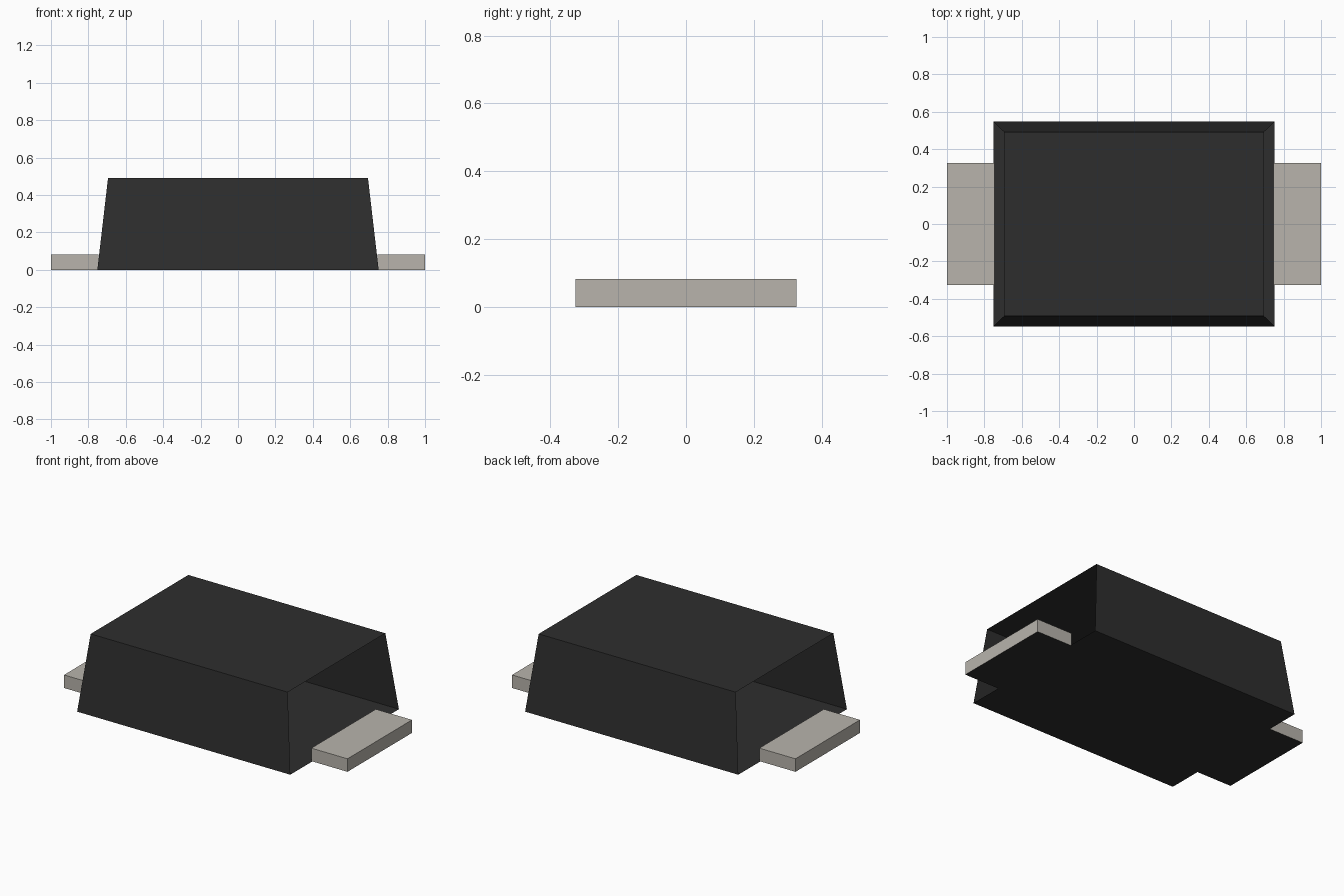
import bpy
import bmesh

cube = bpy.data.objects.get("Cube")
if cube:
    bpy.data.objects.remove(cube, do_unlink=True)


def make_material(name, colour):
    mat = bpy.data.materials.new(name)
    mat.use_nodes = True
    mat.diffuse_color = (*colour, 1)
    bsdf = next(n for n in mat.node_tree.nodes if n.type == 'BSDF_PRINCIPLED')
    bsdf.inputs["Base Color"].default_value = (*colour, 1)
    bsdf.inputs["Roughness"].default_value = 0.6
    return mat


black = make_material("black_plastic", (0.027, 0.027, 0.027))
metal = make_material("tinned_metal", (0.479, 0.456, 0.413))


def make_object(name, bm, materials):
    mesh = bpy.data.meshes.new(name)
    bm.to_mesh(mesh)
    bm.free()
    for mat in materials:
        mesh.materials.append(mat)
    obj = bpy.data.objects.new(name, mesh)
    bpy.context.collection.objects.link(obj)
    return obj


def box(x0, x1, half_y, height):
    bm = bmesh.new()
    bmesh.ops.create_cube(bm, size=1)
    for v in bm.verts:
        v.co.x = x1 if v.co.x > 0 else x0
        v.co.y = half_y if v.co.y > 0 else -half_y
        v.co.z = height if v.co.z > 0 else 0
    bm.normal_update()
    return bm


# Tapered body shell, open at both ends
bm = box(-0.752, 0.752, 0.547, 0.49)
ends = [f for f in bm.faces if abs(f.normal.x) > 0.9]
bmesh.ops.delete(bm, geom=ends, context='FACES_ONLY')
for v in bm.verts:
    if v.co.z > 0.1:
        v.co.x *= 0.695 / 0.752
        v.co.y *= 0.492 / 0.547
bm.normal_update()
make_object("body", bm, [black])

# Flat terminals with dark undersides
for name, x0, x1 in (("left_terminal", 0.745, 1.0), ("right_terminal", -1.0, -0.745)):
    bm = box(x0, x1, 0.325, 0.083)
    for f in bm.faces:
        f.material_index = 1 if f.normal.z < -0.5 else 0
    make_object(name, bm, [metal, black])
